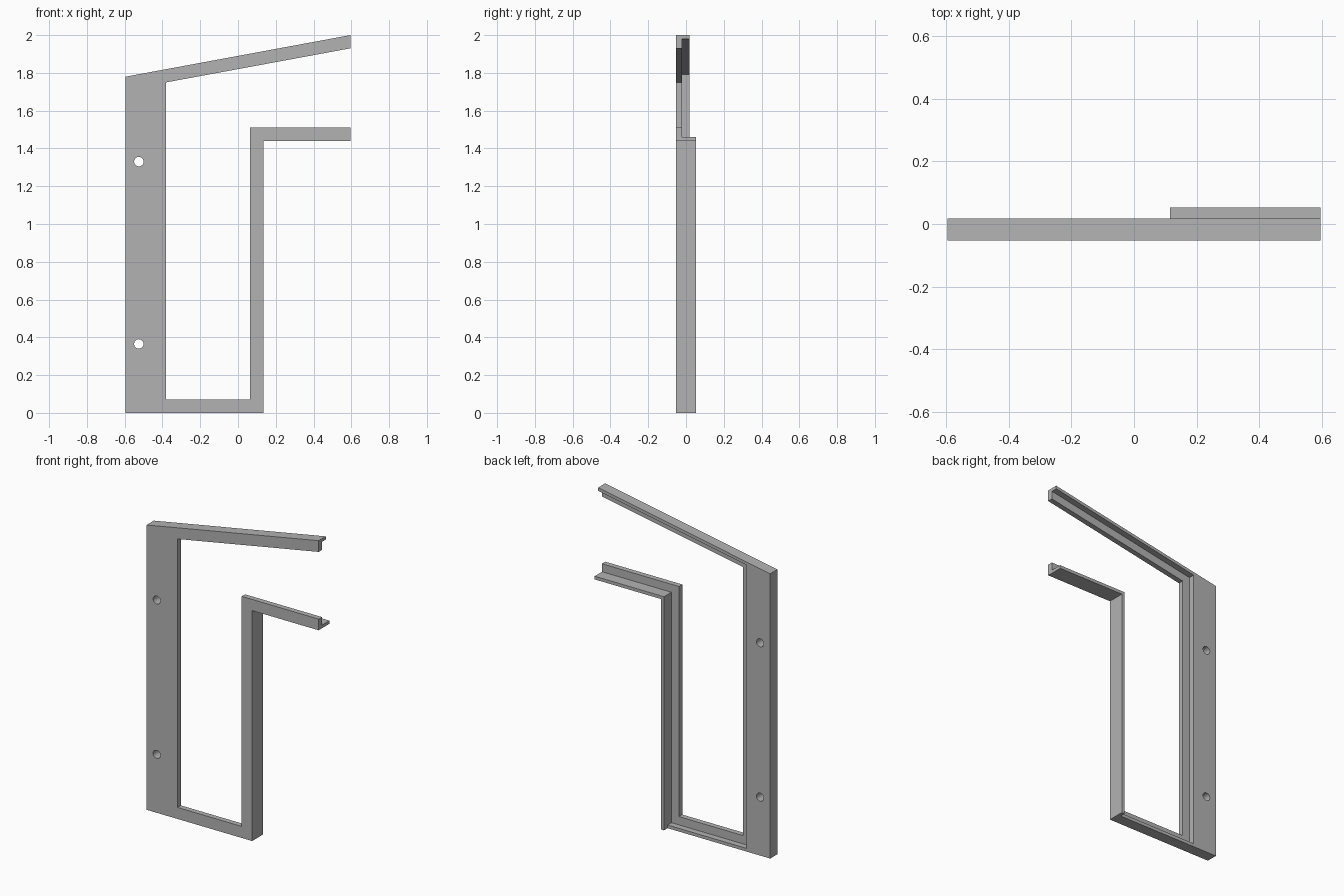
import bpy
import bmesh
import math

cube = bpy.data.objects.get("Cube")
if cube:
    bpy.data.objects.remove(cube, do_unlink=True)

FRONT, REBATE, BACK, LIP = -0.053, -0.02, 0.018, 0.053   # depths along y
HALF, TOP, LEFT_TOP = 0.595, 2.0, 1.78
SLOPE = (TOP - LEFT_TOP) / (2 * HALF)


def roof(x, drop=0.0):
    """Height of the sloping top edge at x, lowered by drop."""
    return LEFT_TOP + SLOPE * (x + HALF) - drop


def prism(name, outline, y0, y1):
    """Extrude an (x, z) outline from y0 to y1."""
    bm = bmesh.new()
    face = bm.faces.new([bm.verts.new((x, y0, z)) for x, z in outline])
    ext = bmesh.ops.extrude_face_region(bm, geom=[face])
    verts = [g for g in ext["geom"] if isinstance(g, bmesh.types.BMVert)]
    bmesh.ops.translate(bm, verts=verts, vec=(0, y1 - y0, 0))
    bmesh.ops.recalc_face_normals(bm, faces=bm.faces)
    mesh = bpy.data.meshes.new(name)
    bm.to_mesh(mesh)
    bm.free()
    obj = bpy.data.objects.new(name, mesh)
    bpy.context.collection.objects.link(obj)
    return obj


def circle(x, z, r, n=32):
    return [(x + r * math.cos(math.tau * i / n), z + r * math.sin(math.tau * i / n))
            for i in range(n)]


# Open frame: wide mounting post, sloping top rail, sill, inner post and arm
frame = prism("window_frame", [
    (-HALF, 0), (0.135, 0), (0.135, 1.44), (HALF, 1.44), (HALF, 1.51),
    (0.063, 1.51), (0.063, 0.072), (-0.38, 0.072), (-0.38, roof(-0.38, 0.07)),
    (HALF, roof(HALF, 0.07)), (HALF, TOP), (-HALF, LEFT_TOP)], FRONT, LIP)

cutters = [
    # Trim the back so only the inner post and arm keep the deeper lip
    prism("back_trim", [(-0.7, -0.1), (0.115, -0.1), (0.115, 1.46), (0.7, 1.46),
                        (0.7, 2.1), (-0.7, 2.1)], BACK, 0.1),
    # Rebate for the panel, running round the inside of the frame
    prism("panel_rebate", [(-0.43, 0.02), (0.115, 0.02), (0.115, 1.46), (0.7, 1.46),
                           (0.7, roof(0.7, 0.02)), (-0.43, roof(-0.43, 0.02))],
          REBATE, 0.12),
]
# Screw holes
for z in (0.365, 1.33):
    cutters.append(prism("screw_hole", circle(-0.525, z, 0.025), -0.1, 0.1))

for cutter in cutters:
    cutter.hide_render = True
    mod = frame.modifiers.new(cutter.name, 'BOOLEAN')
    mod.operation = 'DIFFERENCE'
    mod.solver = 'EXACT'
    mod.object = cutter

# Bake the cuts and drop the cutters
graph = bpy.context.evaluated_depsgraph_get()
baked = bpy.data.meshes.new_from_object(frame.evaluated_get(graph))
frame.modifiers.clear()
frame.data = baked
for cutter in cutters:
    bpy.data.objects.remove(cutter, do_unlink=True)

# Plain grey finish
grey = bpy.data.materials.new("plain_grey")
grey.use_nodes = True
colour = (0.45, 0.45, 0.45, 1)
grey.diffuse_color = colour
grey.node_tree.nodes["Principled BSDF"].inputs["Base Color"].default_value = colour
frame.data.materials.clear()
frame.data.materials.append(grey)

# Smooth the hole walls, keep all other edges crisp
bpy.ops.object.select_all(action='DESELECT')
frame.select_set(True)
bpy.context.view_layer.objects.active = frame
bpy.ops.object.shade_smooth_by_angle(angle=math.radians(30))
